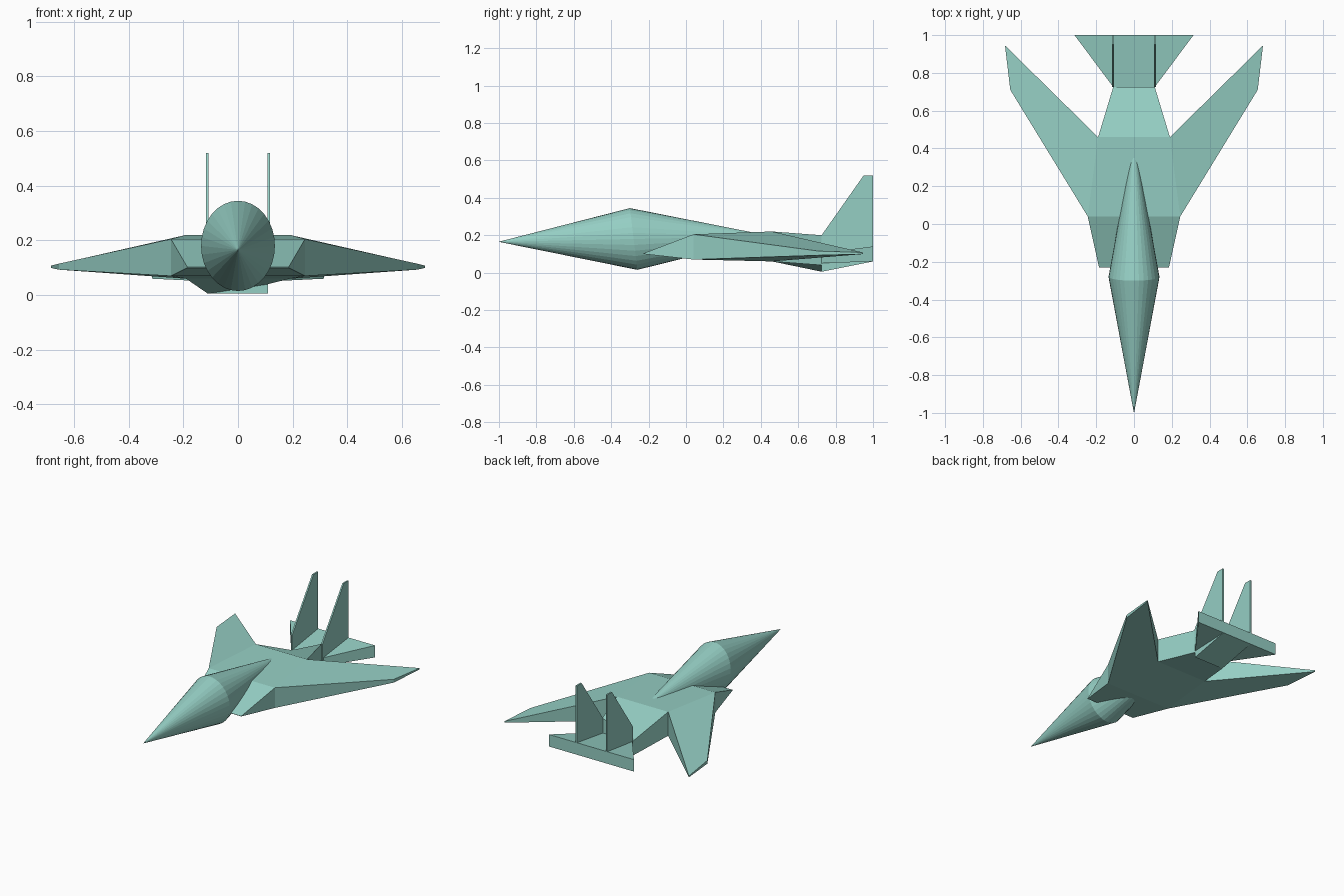
import bpy, bmesh, math

if "Cube" in bpy.data.objects:
    bpy.data.objects.remove(bpy.data.objects["Cube"])

teal = bpy.data.materials.new("pale_teal")
teal.diffuse_color = (0.30, 0.62, 0.55, 1)
teal.use_nodes = True
teal.node_tree.nodes["Principled BSDF"].inputs["Base Color"].default_value = teal.diffuse_color


def loft(name, sections, mirrored=False):
    """Skin matching rings of points, cap both ends, optionally add the mirrored copy."""
    bm = bmesh.new()
    for s in ((1, -1) if mirrored else (1,)):
        rings = [[bm.verts.new((s * x, y, z)) for x, y, z in ring] for ring in sections]
        for a, b in zip(rings, rings[1:]):
            for i in range(len(a)):
                j = (i + 1) % len(a)
                bm.faces.new((a[i], a[j], b[j], b[i]))
        bm.faces.new(rings[0])
        bm.faces.new(rings[-1])
    bmesh.ops.remove_doubles(bm, verts=bm.verts, dist=0.0002)
    bmesh.ops.recalc_face_normals(bm, faces=bm.faces)
    mesh = bpy.data.meshes.new(name)
    bm.to_mesh(mesh)
    bm.free()
    mesh.materials.append(teal)
    ob = bpy.data.objects.new(name, mesh)
    bpy.context.collection.objects.link(ob)
    return ob


def slab(y, half, low, high):
    return [(-half, y, low), (half, y, low), (half, y, high), (-half, y, high)]


def nose_ring(y, z, rx, rz, lean):
    angles = [math.tau * i / 32 for i in range(32)]
    return [(rx * math.cos(t), y - lean * math.sin(t), z + rz * math.sin(t)) for t in angles]


# Spindle-shaped nose and cockpit
loft("nose_spindle", [nose_ring(-1, 0.165, 0.0005, 0.0005, 0),
                      nose_ring(-0.28, 0.18, 0.135, 0.165, 0.02),
                      nose_ring(0.46, 0.194, 0.0005, 0.0005, 0)])

# Wedge-fronted centre body
loft("centre_body", [slab(-0.23, 0.185, 0.10, 0.102),
                     slab(0.04, 0.245, 0.07, 0.205),
                     slab(0.46, 0.19, 0.06, 0.22)])

# Tapered rear body with its uneven end
loft("rear_body", [slab(0.46, 0.19, 0.06, 0.22),
                   [(-0.11, 0.725, 0.005), (0.11, 0.725, 0.04),
                    (0.11, 0.725, 0.20), (-0.11, 0.725, 0.10)]])

# Swept wings
loft("wings", [[(0.245, 0.04, 0.07), (0.245, 0.04, 0.205), (0.19, 0.46, 0.22), (0.19, 0.46, 0.06)],
               [(0.655, 0.71, 0.093), (0.655, 0.71, 0.115), (0.683, 0.945, 0.108), (0.683, 0.945, 0.099)]],
     mirrored=True)

# Tail deck between the fins
loft("tail_deck", [slab(0.725, 0.11, 0.005, 0.10), slab(1.0, 0.11, 0.06, 0.14)])

# Triangular stabilisers
loft("stabilisers", [[(0.11, 0.725, 0.05), (0.11, 1, 0.06), (0.315, 1, 0.06)],
                     [(0.11, 0.725, 0.105), (0.11, 1, 0.14), (0.315, 1, 0.14)]], mirrored=True)

# Upright twin fins
fin = [(0.725, 0.09), (0.725, 0.20), (0.95, 0.52), (1.0, 0.52), (1.0, 0.10)]
loft("tail_fins", [[(x, y, z) for y, z in fin] for x in (0.107, 0.117)], mirrored=True)
